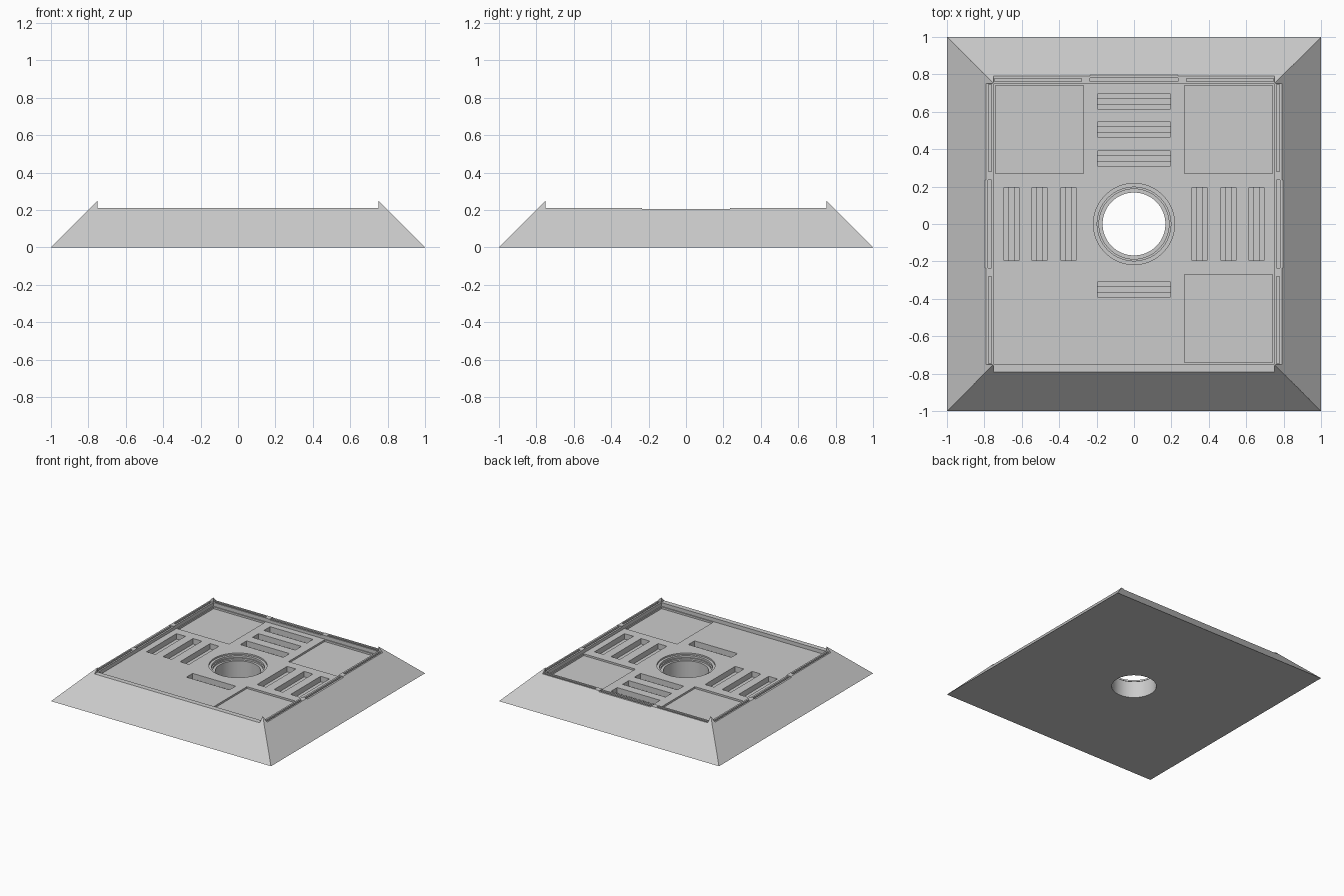
import bpy, bmesh, math
from mathutils import Matrix

if "Cube" in bpy.data.objects:
    bpy.data.objects.remove(bpy.data.objects["Cube"])

grey = bpy.data.materials.new("stone_grey")
grey.diffuse_color = (0.6, 0.6, 0.6, 1)
grey.use_nodes = True
grey.node_tree.nodes["Principled BSDF"].inputs["Base Color"].default_value = grey.diffuse_color


def make(name, bm):
    bmesh.ops.recalc_face_normals(bm, faces=bm.faces)
    me = bpy.data.meshes.new(name)
    bm.to_mesh(me)
    bm.free()
    me.materials.append(grey)
    ob = bpy.data.objects.new(name, me)
    bpy.context.collection.objects.link(ob)
    return ob


def cut(bm, turn=0):
    # subtract a helper shape from the base, then remove the helper
    bm.transform(Matrix.Rotation(turn * math.pi / 2, 4, 'Z'))
    tool = make("cutter", bm)
    tool.hide_render = True
    mod = base.modifiers.new("cut", 'BOOLEAN')
    mod.operation = 'DIFFERENCE'
    mod.solver = 'EXACT'
    mod.object = tool
    bpy.context.view_layer.objects.active = base
    bpy.ops.object.modifier_apply(modifier=mod.name)
    bpy.data.objects.remove(tool, do_unlink=True)


def box(x0, x1, y0, y1, z0, z1=0.4):
    bm = bmesh.new()
    bmesh.ops.create_cube(bm, size=1)
    for v in bm.verts:
        v.co.x = x0 if v.co.x < 0 else x1
        v.co.y = y0 if v.co.y < 0 else y1
        v.co.z = z0 if v.co.z < 0 else z1
    return bm


def disc(r, z0, z1=0.4):
    bm = bmesh.new()
    bmesh.ops.create_cone(bm, cap_ends=True, segments=64, radius1=r, radius2=r,
                          depth=z1 - z0, matrix=Matrix.Translation((0, 0, (z0 + z1) / 2)))
    return bm


# sloped square base, 45 degree sides
bm = bmesh.new()
bmesh.ops.create_cube(bm, size=2)
for v in bm.verts:
    top = v.co.z > 0
    v.co.z = 0.3 if top else 0
    if top:
        v.co.x *= 0.7
        v.co.y *= 0.7
base = make("sloped_base", bm)

# trim the top so only the corner spikes rise above the rim
for t in range(2):
    cut(box(-0.75, 0.75, -1.2, 1.2, 0.21), t)

# sunken floor and four corner panels
FLOOR = 0.18
cut(box(-0.748, 0.748, -0.748, 0.748, FLOOR))
for t in range(4):
    cut(box(0.27, 0.74, 0.27, 0.74, FLOOR - 0.015), t)

for t in range(4):
    # lowered middle of the rim with its groove
    cut(box(-0.235, 0.235, 0.74, 0.9, 0.204), t)
    cut(box(-0.235, 0.235, 0.763, 0.78, 0.188), t)
    # long rim grooves either side
    for s in (-1, 1):
        a, b = sorted((s * 0.28, s * 0.745))
        cut(box(a, b, 0.762, 0.778, 0.195), t)
    # three stepped slots
    for y in (0.35, 0.505, 0.655):
        cut(box(-0.195, 0.195, y - 0.04, y + 0.04, 0.135), t)
        cut(box(-0.195, 0.195, y - 0.013, y + 0.013, 0.115), t)

# stepped round hole through the middle
for r, z in ((0.217, 0.168), (0.197, 0.152), (0.187, 0.138), (0.168, -0.1)):
    cut(disc(r, z))

# smooth the round walls, keep edges sharp
base.select_set(True)
bpy.context.view_layer.objects.active = base
bpy.ops.object.shade_smooth_by_angle(angle=math.radians(25))
